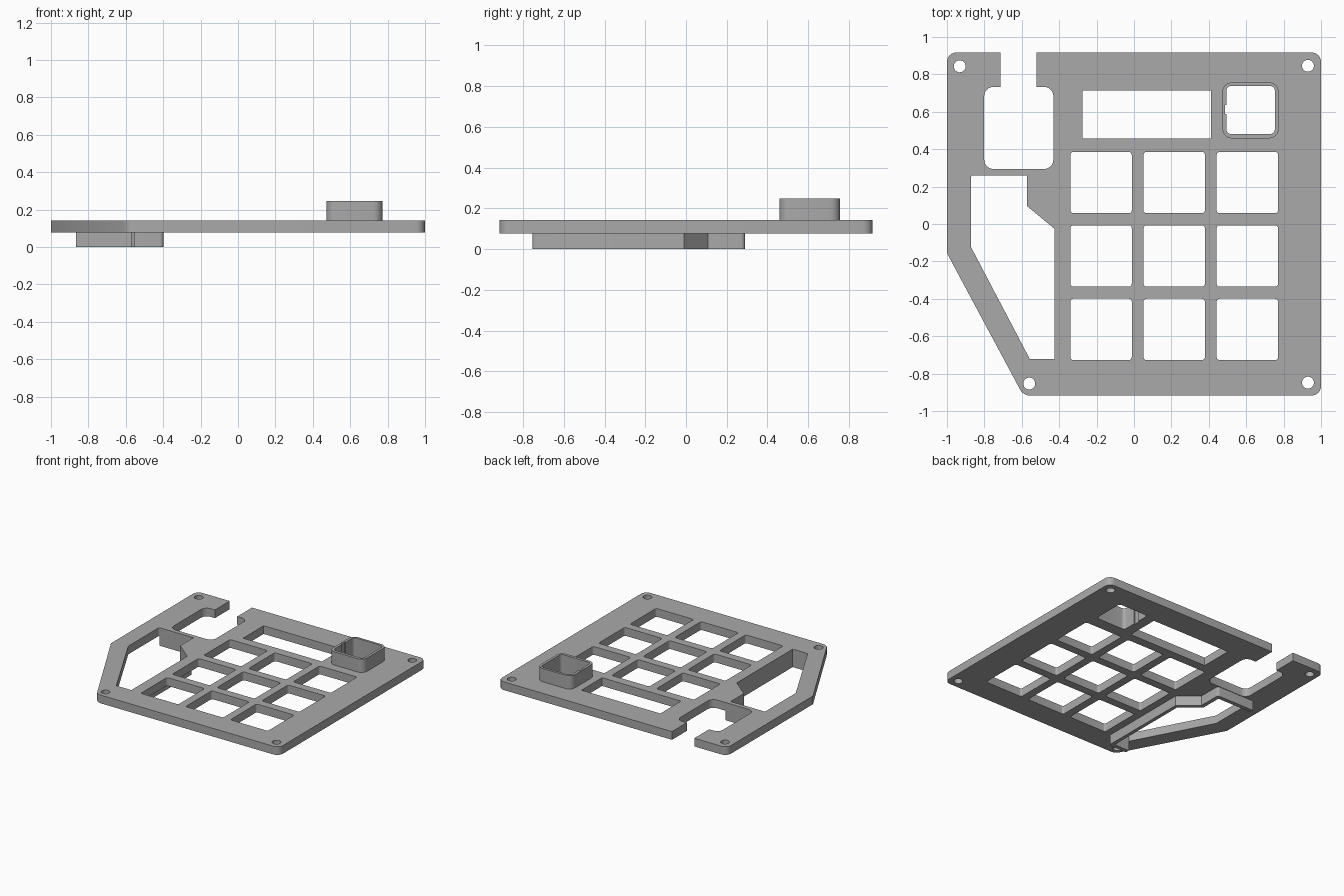
import bpy
import bmesh
from math import cos, sin, pi
from mathutils import Vector

cube = bpy.data.objects.get("Cube")
if cube:
    bpy.data.objects.remove(cube, do_unlink=True)

grey = bpy.data.materials.new("mid grey")
grey.use_nodes = True
colour = (0.40, 0.40, 0.40, 1)
grey.diffuse_color = colour
grey.node_tree.nodes["Principled BSDF"].inputs["Base Color"].default_value = colour

WALL_BOTTOM, PLATE_BOTTOM, PLATE_TOP, RIM_TOP = 0, 0.077, 0.142, 0.247


def outline(corners, steps=6):
    """Closed outline from (x, y) or (x, y, radius) corners, with rounding arcs."""
    pts = []
    for i, corner in enumerate(corners):
        p = Vector(corner[:2])
        if len(corner) == 2:
            pts.append(p)
            continue
        a = (Vector(corners[i - 1][:2]) - p).normalized()
        b = (Vector(corners[(i + 1) % len(corners)][:2]) - p).normalized()
        half = a.angle(b) / 2
        r = corner[2]
        centre = p + (a + b).normalized() * r / sin(half)
        start = p + a * r * cos(half) / sin(half) - centre
        end = p + b * r * cos(half) / sin(half) - centre
        sweep = start.angle(end)
        for k in range(steps + 1):
            t = k / steps
            pts.append(centre + (start * sin((1 - t) * sweep) + end * sin(t * sweep)) / sin(sweep))
    return pts


def rect(x0, x1, y0, y1, r):
    return outline([(x0, y0, r), (x1, y0, r), (x1, y1, r), (x0, y1, r)])


def circle(x, y, r, n=24):
    return [Vector((x + r * cos(2 * pi * k / n), y + r * sin(2 * pi * k / n))) for k in range(n)]


def slab(name, loops, z0, z1):
    """Extrude an outline with holes between two heights."""
    curve = bpy.data.curves.new(name + " profile", "CURVE")
    curve.dimensions = "2D"
    curve.fill_mode = "BOTH"
    curve.extrude = (z1 - z0) / 2
    for loop in loops:
        spline = curve.splines.new("POLY")
        spline.points.add(len(loop) - 1)
        for point, p in zip(spline.points, loop):
            point.co = (p.x, p.y, 0, 1)
        spline.use_cyclic_u = True
    helper = bpy.data.objects.new(name + " helper", curve)
    bpy.context.collection.objects.link(helper)
    graph = bpy.context.evaluated_depsgraph_get()
    mesh = bpy.data.meshes.new_from_object(helper.evaluated_get(graph))
    bpy.data.objects.remove(helper, do_unlink=True)

    bm = bmesh.new()
    bm.from_mesh(mesh)
    bmesh.ops.remove_doubles(bm, verts=bm.verts, dist=0.0001)
    bmesh.ops.translate(bm, verts=bm.verts, vec=(0, 0, (z0 + z1) / 2))
    bmesh.ops.recalc_face_normals(bm, faces=bm.faces)
    bm.to_mesh(mesh)
    bm.free()
    mesh.materials.clear()
    mesh.materials.append(grey)
    obj = bpy.data.objects.new(name, mesh)
    bpy.context.collection.objects.link(obj)
    bpy.ops.object.select_all(action="DESELECT")
    obj.select_set(True)
    bpy.context.view_layer.objects.active = obj
    bpy.ops.object.shade_smooth_by_angle(angle=pi / 6)
    return obj


# Plate edge, with the cable slot open at the back
edge = outline([
    (-1, -0.156), (-0.592, -0.917, 0.06), (1, -0.917, 0.05), (1, 0.917, 0.05),
    (-0.52, 0.917), (-0.52, 0.733), (-0.431, 0.733, 0.05), (-0.431, 0.294, 0.05),
    (-0.801, 0.294, 0.05), (-0.801, 0.733, 0.05), (-0.715, 0.733), (-0.715, 0.917),
    (-1, 0.917, 0.05)])

# Angled side opening
side_opening = outline([
    (-0.871, 0.259, 0.01), (-0.571, 0.259), (-0.571, 0.095), (-0.426, -0.025),
    (-0.426, -0.722), (-0.557, -0.722), (-0.871, -0.124)])

# Opening inside the raised rim, with a shallow notch in its left wall
rim_opening = outline([
    (0.494, 0.481, 0.025), (0.753, 0.481, 0.025), (0.753, 0.738, 0.025), (0.494, 0.738, 0.025),
    (0.494, 0.637), (0.486, 0.637), (0.486, 0.588), (0.494, 0.588)])

display_window = rect(-0.276, 0.413, 0.457, 0.714, 0.004)

key_openings = []
for col in range(3):
    for row in range(3):
        x, y, h = -0.176 + 0.391 * col, 0.2215 - 0.3925 * row, 0.164
        key_openings.append(rect(x - h, x + h, y - h, y + h, 0.016))

screw_holes = [circle(x, y, 0.032) for x, y in
               [(-0.932, 0.843), (0.93, 0.846), (-0.56, -0.853), (0.93, -0.848)]]

slab("plate", [edge, side_opening, rim_opening, display_window] + key_openings + screw_holes,
     PLATE_BOTTOM, PLATE_TOP)

# Raised square rim on top
slab("raised_rim", [rect(0.473, 0.773, 0.458, 0.757, 0.05), rim_opening], PLATE_TOP, RIM_TOP)

# Wall hanging under the plate along the side opening
slab("lower_wall", [outline([
    (-0.866, 0.259), (-0.571, 0.259), (-0.571, 0.095), (-0.426, -0.025),
    (-0.426, -0.722), (-0.557, -0.722), (-0.557, -0.754), (-0.398, -0.754, 0.02),
    (-0.398, -0.01), (-0.54, 0.108), (-0.54, 0.29, 0.02), (-0.866, 0.29)])],
    WALL_BOTTOM, PLATE_BOTTOM)
